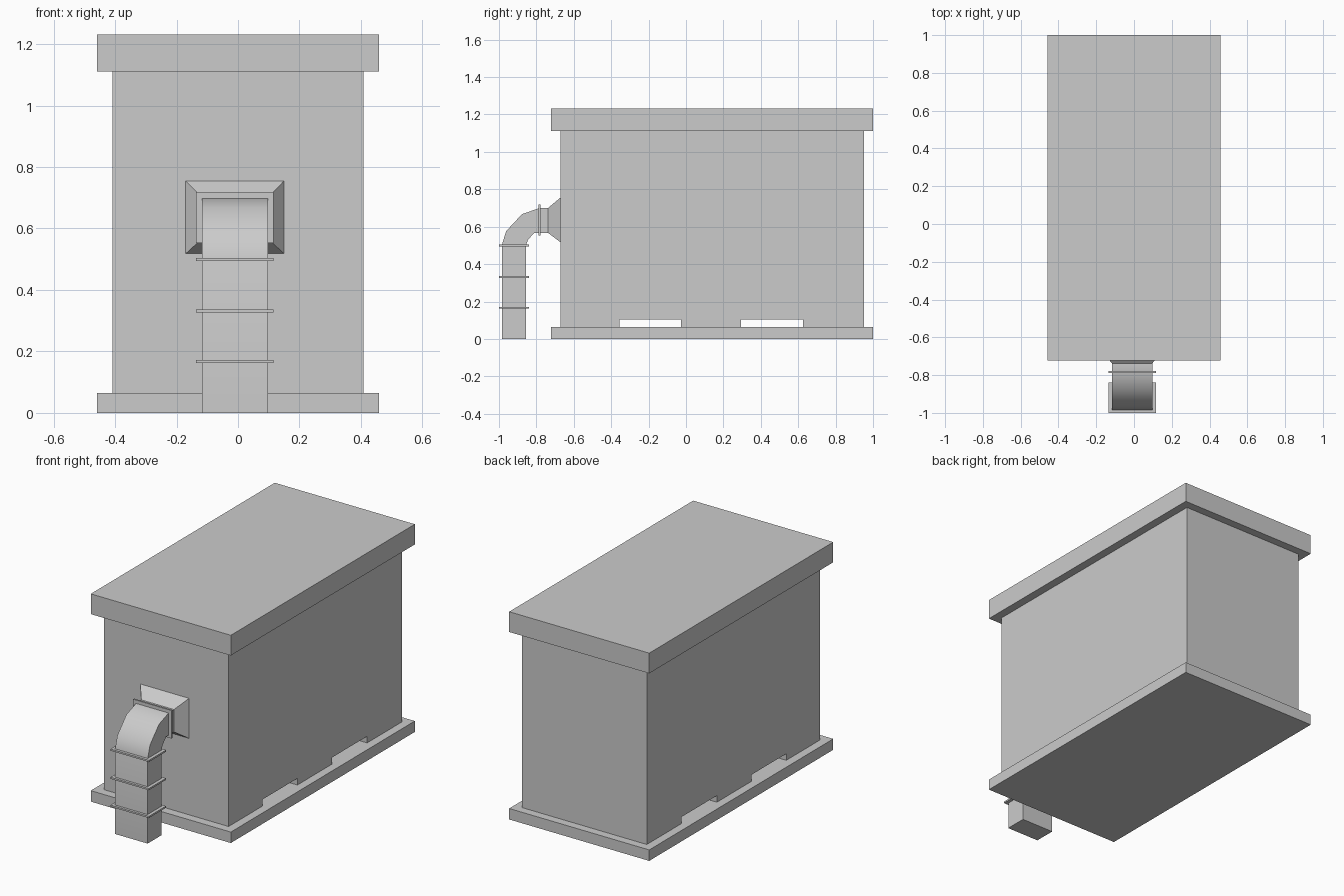
import bpy
import math

if "Cube" in bpy.data.objects:
    bpy.data.objects.remove(bpy.data.objects["Cube"])

DUCT_X = -0.01   # the duct sits slightly off centre


def make(name, verts, faces):
    mesh = bpy.data.meshes.new(name)
    mesh.from_pydata(verts, [], faces)
    mesh.validate()
    obj = bpy.data.objects.new(name, mesh)
    bpy.context.collection.objects.link(obj)
    return obj


def extrude_x(name, profile, half):
    """Extrude a clockwise (y, z) profile across x."""
    n = len(profile)
    verts = [(s * half, y, z) for s in (-1, 1) for y, z in profile]
    faces = [tuple(range(n)), tuple(reversed(range(n, 2 * n)))]
    faces += [(i, n + i, n + (i + 1) % n, (i + 1) % n) for i in range(n)]
    return make(name, verts, faces)


def box(name, half, y0, y1, z0, z1):
    return extrude_x(name, [(y0, z0), (y0, z1), (y1, z1), (y1, z0)], half)


def loft(name, sections):
    """Skin rectangles given as (half width, outer (y, z), inner (y, z))."""
    verts, faces = [], []
    for w, (yo, zo), (yi, zi) in sections:
        verts += [(-w, yo, zo), (w, yo, zo), (w, yi, zi), (-w, yi, zi)]
    for k in range(0, len(verts) - 4, 4):
        for i in range(4):
            j = (i + 1) % 4
            faces.append((k + i, k + j, k + 4 + j, k + 4 + i))
    e = len(verts)
    faces += [(3, 2, 1, 0), (e - 4, e - 3, e - 2, e - 1)]
    obj = make(name, verts, faces)
    obj.location.x = DUCT_X
    return obj


# Base slab and lid
box("base", 0.459, -0.723, 1.0, 0, 0.065)
box("lid", 0.459, -0.723, 1.0, 1.111, 1.231)

# Cabinet with two fork slots running through under it
extrude_x("cabinet", [
    (-0.672, 0.065), (-0.672, 1.111), (0.951, 1.111), (0.951, 0.065),
    (0.625, 0.065), (0.625, 0.104), (0.295, 0.104), (0.295, 0.065),
    (-0.028, 0.065), (-0.028, 0.104), (-0.355, 0.104), (-0.355, 0.065),
], 0.409)

# Duct: vertical run, elbow and short horizontal run
W = 0.107
duct = loft("duct", [
    (W, (-0.985, 0), (-0.856, 0)),
    (W, (-0.985, 0.5), (-0.856, 0.5)),
    (W, (-0.962, 0.576), (-0.844, 0.532)),
    (W, (-0.877, 0.667), (-0.81, 0.567)),
    (W, (-0.783, 0.70), (-0.783, 0.567)),
    (W, (-0.738, 0.70), (-0.738, 0.567)),
])
bpy.context.view_layer.objects.active = duct
duct.select_set(True)
bpy.ops.object.shade_smooth_by_angle(angle=math.radians(40))

# Flared hood where the duct meets the cabinet
loft("duct_hood", [
    (W, (-0.738, 0.70), (-0.738, 0.567)),
    (0.16, (-0.672, 0.755), (-0.672, 0.518)),
])

# Flanges around the duct
for i, z in enumerate((0.167, 0.332, 0.499)):
    f = box(f"duct_flange_{i + 1}", 0.126, -1.0, -0.839, z - 0.005, z + 0.005)
    f.location.x = DUCT_X
f = box("duct_flange_4", 0.126, -0.788, -0.778, 0.552, 0.718)
f.location.x = DUCT_X
